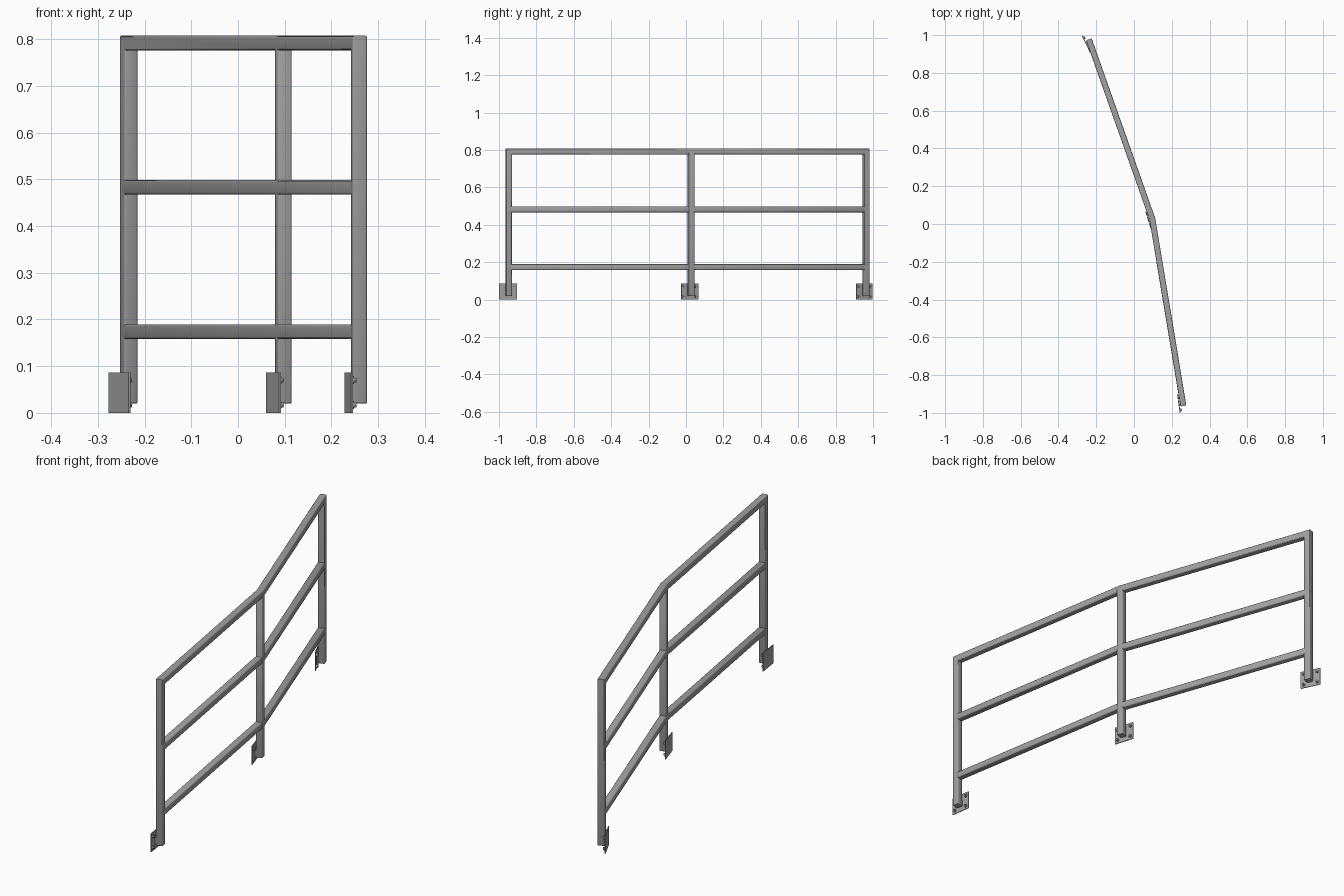
import bpy, bmesh, math
from mathutils import Vector, Matrix

cube = bpy.data.objects.get("Cube")
if cube:
    bpy.data.objects.remove(cube, do_unlink=True)

steel = bpy.data.materials.new("grey_steel")
steel.use_nodes = True
GREY = (0.36, 0.36, 0.36, 1)
steel.diffuse_color = GREY
steel.node_tree.nodes["Principled BSDF"].inputs["Base Color"].default_value = GREY

HALF, ROUND = 0.0158, 0.005          # tube half width and corner radius
FOOT, TOP = 0.02, 0.808
UP = Vector((0, 0, 1))


def finish(name, bm):
    bmesh.ops.recalc_face_normals(bm, faces=bm.faces)
    mesh = bpy.data.meshes.new(name)
    bm.to_mesh(mesh)
    bm.free()
    mesh.materials.append(steel)
    obj = bpy.data.objects.new(name, mesh)
    bpy.context.collection.objects.link(obj)
    bpy.ops.object.select_all(action='DESELECT')
    obj.select_set(True)
    bpy.context.view_layer.objects.active = obj
    bpy.ops.object.shade_smooth_by_angle(angle=math.radians(35))
    return obj


def rounded_square():
    pts = []
    inner = HALF - ROUND
    for k, (sx, sy) in enumerate([(1, 1), (-1, 1), (-1, -1), (1, -1)]):
        for i in range(4):
            a = math.radians(90 * k + 30 * i)
            pts.append((sx * inner + ROUND * math.cos(a), sy * inner + ROUND * math.sin(a)))
    return pts


def tube(name, path, side):
    """Sweep the rounded square along a path with mitred corners."""
    path = [Vector(p) for p in path]
    dirs = [(b - a).normalized() for a, b in zip(path, path[1:])]
    other = dirs[0].cross(side)
    ring = [path[0] + side * x + other * y for x, y in rounded_square()]
    bm = bmesh.new()
    prev = [bm.verts.new(p) for p in ring]
    caps = [bm.faces.new(prev)]
    for i, d in enumerate(dirs):
        end = path[i + 1]
        n = d + dirs[i + 1] if i + 1 < len(dirs) else d
        ring = [p + d * ((end - p).dot(n) / d.dot(n)) for p in ring]
        cur = [bm.verts.new(p) for p in ring]
        for j in range(len(cur)):
            k = (j + 1) % len(cur)
            bm.faces.new((prev[j], prev[k], cur[k], cur[j]))
        prev = cur
    caps.append(bm.faces.new(prev))
    edges = list({e for f in caps for e in f.edges})
    bmesh.ops.bevel(bm, geom=edges, offset=0.003, segments=2, affect='EDGES', profile=0.5)
    return finish(name, bm)


# Plan positions of the three posts
plan = [Vector((0.259, -0.948, 0)), Vector((0.097, 0.027, 0)), Vector((-0.234, 0.963, 0))]
runs = [(b - a).normalized() for a, b in zip(plan, plan[1:])]
sides = [r.cross(UP) for r in runs]
mid_side = (sides[0] + sides[1]).normalized()

# End posts and top rail as one bent tube
top_z = UP * (TOP - HALF)
foot_z = UP * FOOT
tube("end_posts_and_top_rail",
     [plan[0] + foot_z] + [p + top_z for p in plan] + [plan[2] + foot_z], sides[0])

# Centre post and lower rails
tube("centre_post", [plan[1] + foot_z, plan[1] + top_z], mid_side)
for name, z in (("middle_rail", 0.483), ("bottom_rail", 0.174)):
    tube(name, [p + UP * z for p in plan], sides[0])


def box(bm, size, offset, frame):
    bmesh.ops.create_cube(bm, size=1, matrix=frame @ Matrix.Translation(offset)
                          @ Matrix.Diagonal((*size, 1)))


# Mounting plates, stubs and bolts on the wall side of each post
for where, p, degrees in zip(("front", "centre", "back"), plan, (8, 17, 26)):
    frame = Matrix.Translation(p) @ Matrix.Rotation(math.radians(degrees), 4, 'Z')
    bm = bmesh.new()
    box(bm, (0.004, 0.097, 0.087), (-0.022, 0, 0.0435), frame)
    finish(where + "_wall_plate", bm)

    bm = bmesh.new()
    box(bm, (0.016, 0.024, 0.03), (-0.014, 0, 0.038), frame)
    finish(where + "_plate_stub", bm)

    bm = bmesh.new()
    for y in (-0.034, 0.034):
        for z in (0.017, 0.07):
            for radius, length in ((0.0085, 0.004), (0.006, 0.009)):
                spot = Matrix.Translation((-0.020 + length / 2, y, z))
                bmesh.ops.create_cone(bm, cap_ends=True, segments=12 if radius > 0.007 else 6,
                                      radius1=radius, radius2=radius, depth=length,
                                      matrix=frame @ spot @ Matrix.Rotation(math.pi / 2, 4, 'Y'))
    finish(where + "_bolts", bm)
